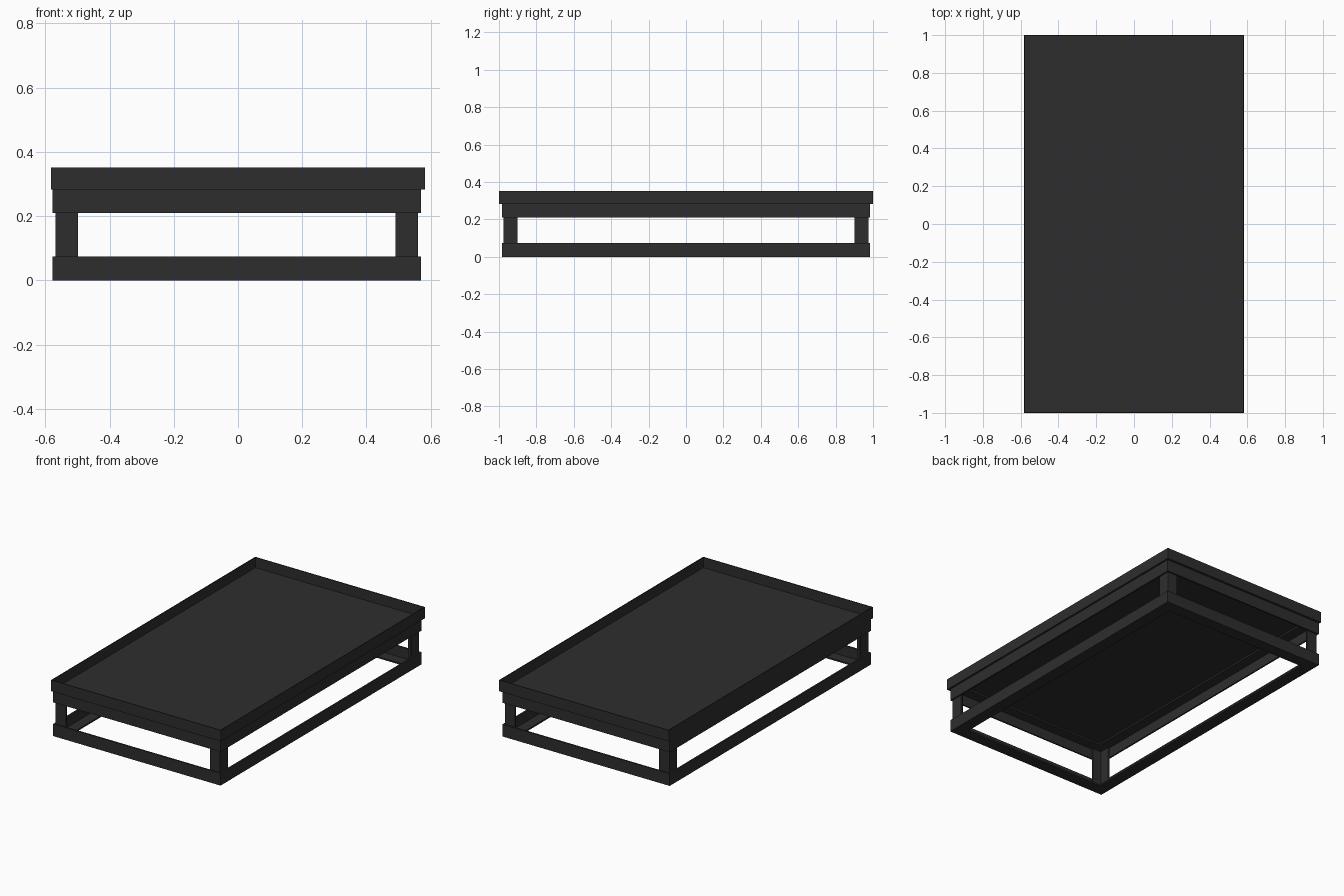
import bpy

if "Cube" in bpy.data.objects:
    bpy.data.objects.remove(bpy.data.objects["Cube"])

# One dark painted-steel colour
steel = bpy.data.materials.new("dark_steel")
steel.diffuse_color = (0.027, 0.027, 0.027, 1)
steel.use_nodes = True
steel.node_tree.nodes["Principled BSDF"].inputs["Base Color"].default_value = steel.diffuse_color


def boxes(name, spans):
    """One object made of axis-aligned boxes given as (x0, x1, y0, y1, z0, z1)."""
    verts, faces = [], []
    for x0, x1, y0, y1, z0, z1 in spans:
        n = len(verts)
        verts += [(x, y, z) for z in (z0, z1)
                  for x, y in ((x0, y0), (x1, y0), (x1, y1), (x0, y1))]
        faces += [[n + i for i in f] for f in (
            (3, 2, 1, 0), (4, 5, 6, 7), (0, 1, 5, 4),
            (1, 2, 6, 5), (2, 3, 7, 6), (3, 0, 4, 7))]
    mesh = bpy.data.meshes.new(name)
    mesh.from_pydata(verts, [], faces)
    mesh.materials.append(steel)
    obj = bpy.data.objects.new(name, mesh)
    bpy.context.collection.objects.link(obj)
    return obj


def ring(cx, hx, hy, t, z0, z1):
    """Four bars of width t forming a rectangle with outer half sizes hx, hy."""
    return [(cx - hx, cx + hx, -hy, -hy + t, z0, z1),
            (cx - hx, cx + hx, hy - t, hy, z0, z1),
            (cx - hx, cx - hx + t, -hy + t, hy - t, z0, z1),
            (cx + hx - t, cx + hx, -hy + t, hy - t, z0, z1)]


CX, HX, HY = -0.004, 0.574, 0.985   # frame centre and half sizes
T, FL = 0.01, 0.075                 # angle-iron thickness and flange width

# Tray: thin rim and floor sheet
boxes("tray_rim", ring(0, 0.582, 1.0, 0.005, 0.283, 0.352))
boxes("tray_floor", [(-0.577, 0.577, -0.995, 0.995, 0.283, 0.288)])

# Upper and lower angle-iron frames: upright flange plus flat flange
boxes("upper_frame", ring(CX, HX, HY, T, 0.209, 0.283)
      + ring(CX, HX - T, HY - T, FL - T, 0.273, 0.283))
boxes("lower_frame", ring(CX, HX, HY, T, 0, 0.075)
      + ring(CX, HX - T, HY - T, FL - T, 0, T))

# Four L-section legs nested inside the frames
for sx, side in ((-1, "left"), (1, "right")):
    for sy, end in ((-1, "front"), (1, "back")):
        ox, oy = CX + sx * (HX - T), sy * (HY - T)

        def span(o, s, a, b):
            return sorted((o - s * a, o - s * b))
        boxes(f"{end}_{side}_leg", [
            (*span(ox, sx, 0, 0.07), *span(oy, sy, 0, T), T, 0.273),
            (*span(ox, sx, 0, T), *span(oy, sy, T, 0.075), T, 0.273)])
